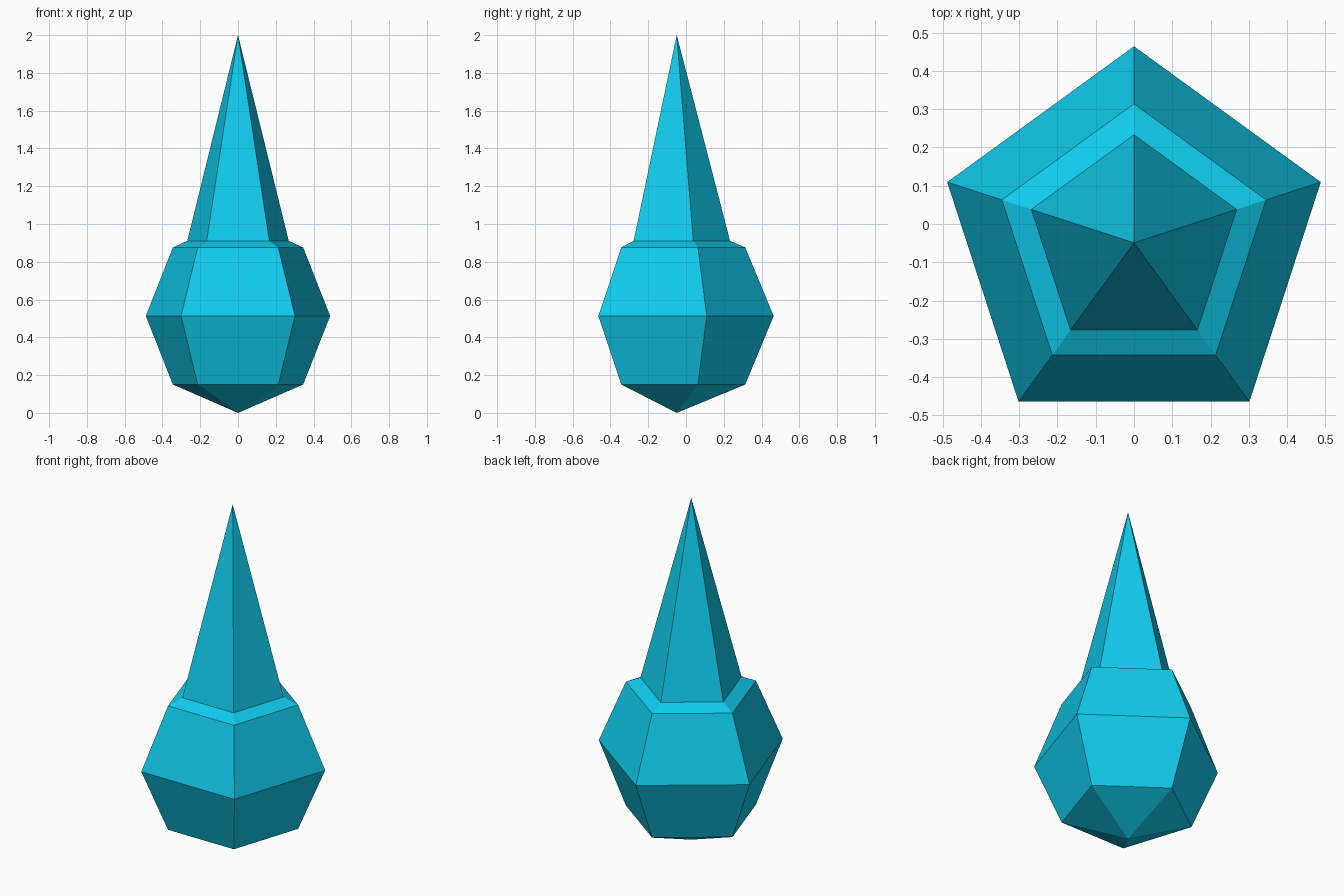
import bpy, bmesh
from math import sin, cos, pi

if "Cube" in bpy.data.objects:
    bpy.data.objects.remove(bpy.data.objects["Cube"])

SIDES = 5
R = 0.513                     # radius of the faceted bulb
S = R * sin(pi / 4)           # ring offset at 45 degrees
Y0 = -R * (1 - cos(pi / 5)) / 2   # pentagon axis, so the bounds are centred

mat = bpy.data.materials.new("cyan")
mat.diffuse_color = (0.005, 0.6, 0.85, 1)
mat.use_nodes = True
mat.node_tree.nodes["Principled BSDF"].inputs["Base Color"].default_value = mat.diffuse_color


def lathe(name, profile):
    """Revolve (radius, z) points into a five-sided flat-faced solid."""
    bm = bmesh.new()
    rings = []
    for r, z in profile:
        if r == 0:
            rings.append([bm.verts.new((0, Y0, z))] * SIDES)
        else:
            rings.append([bm.verts.new((r * sin(2 * pi * i / SIDES),
                                        Y0 + r * cos(2 * pi * i / SIDES), z))
                          for i in range(SIDES)])
    for a, b in zip(rings, rings[1:]):
        for i in range(SIDES):
            j = (i + 1) % SIDES
            bm.faces.new(list(dict.fromkeys((a[i], a[j], b[j], b[i]))))
    bmesh.ops.recalc_face_normals(bm, faces=bm.faces)
    mesh = bpy.data.meshes.new(name)
    bm.to_mesh(mesh)
    bm.free()
    mesh.materials.append(mat)
    obj = bpy.data.objects.new(name, mesh)
    bpy.context.collection.objects.link(obj)
    return obj


# Faceted bulb, shoulder and long spike as one closed surface
lathe("spiked_bulb", [
    (0, 0),
    (S, R - S),
    (R, R),
    (S, R + S),
    (0.282, 0.911),
    (0, 2),
])
